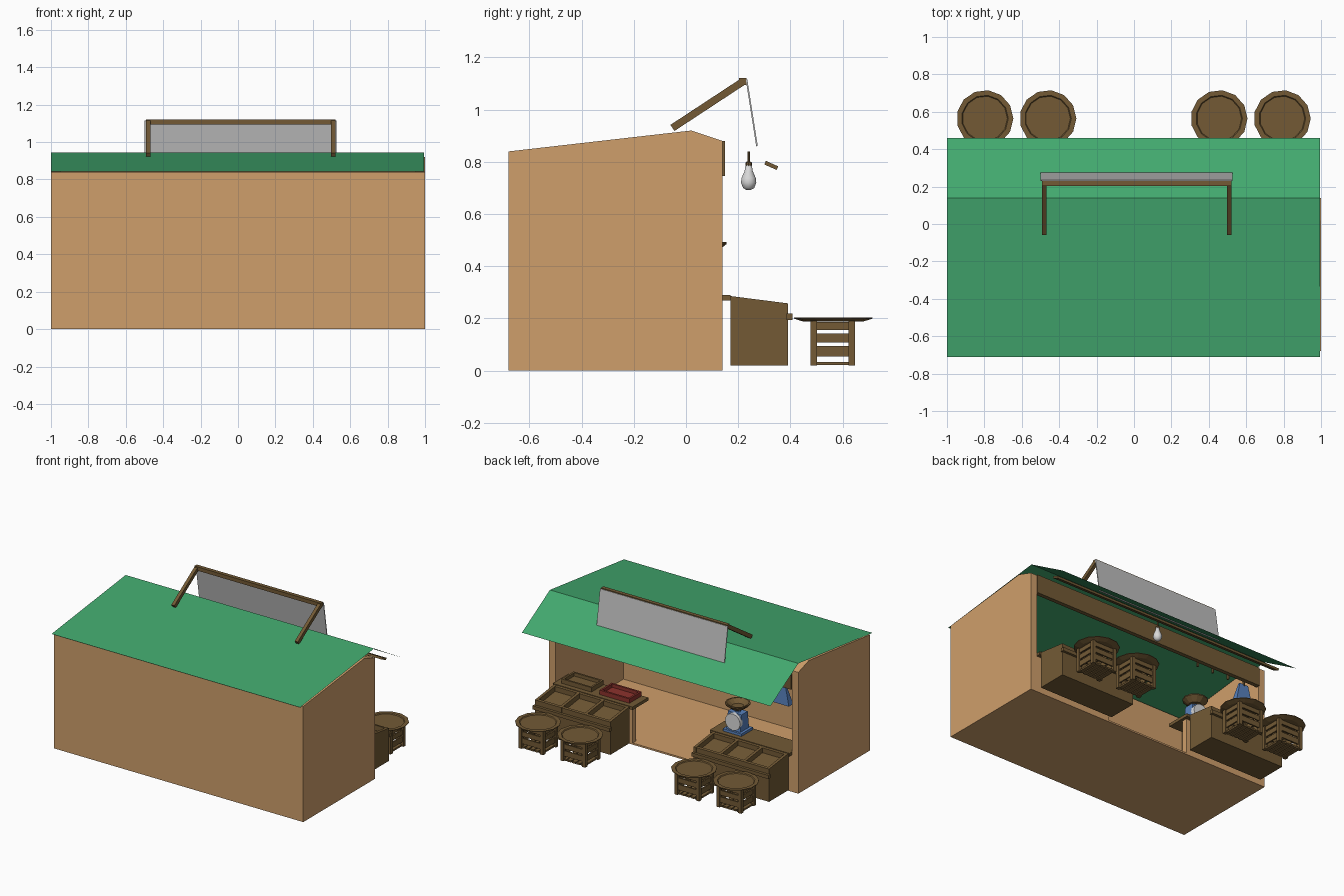
import bpy, bmesh, math
from mathutils import Matrix, Vector

if "Cube" in bpy.data.objects:
    bpy.data.objects.remove(bpy.data.objects["Cube"])


def mat(name, r, g, b):
    m = bpy.data.materials.new(name)
    lin = [((c / 255 + 0.055) / 1.055) ** 2.4 for c in (r, g, b)]
    m.diffuse_color = (*lin, 1)
    m.use_nodes = True
    m.node_tree.nodes["Principled BSDF"].inputs["Base Color"].default_value = m.diffuse_color
    return m


TAN = mat("tan_wall", 207, 159, 107)
GREEN = mat("green_roof", 66, 168, 110)
WOOD = mat("brown_wood", 115, 90, 53)
GREY = mat("grey_board", 192, 192, 192)
RED = mat("red_tray", 140, 50, 44)
BLUE = mat("blue_paint", 88, 130, 190)
WHITE = mat("white_glass", 218, 218, 218)


def finish(bm, name, material, fix=True):
    if fix:
        bmesh.ops.recalc_face_normals(bm, faces=bm.faces)
    me = bpy.data.meshes.new(name)
    bm.to_mesh(me)
    bm.free()
    me.materials.append(material)
    ob = bpy.data.objects.new(name, me)
    bpy.context.collection.objects.link(ob)
    return ob


def add_prism(bm, x0, x1, pts):
    """Extrude a (y, z) outline along x."""
    a = [bm.verts.new((x0, y, z)) for y, z in pts]
    b = [bm.verts.new((x1, y, z)) for y, z in pts]
    n = len(pts)
    bm.faces.new(a)
    bm.faces.new(b[::-1])
    for i in range(n):
        bm.faces.new((a[i], b[i], b[(i + 1) % n], a[(i + 1) % n]))


def add_box(bm, x0, x1, y0, y1, z0, z1):
    add_prism(bm, x0, x1, [(y0, z0), (y1, z0), (y1, z1), (y0, z1)])


def box(name, material, *d):
    bm = bmesh.new()
    add_box(bm, *d)
    return finish(bm, name, material)


def prism(name, material, x0, x1, pts):
    bm = bmesh.new()
    add_prism(bm, x0, x1, pts)
    return finish(bm, name, material)


def lathe(name, material, profile, n, loc, smooth=False, rot=None):
    """Spin an (r, z) profile about z."""
    bm = bmesh.new()
    rings = [[bm.verts.new((r * math.cos(2 * math.pi * i / n), r * math.sin(2 * math.pi * i / n), z))
              for i in range(n)] for r, z in profile]
    for p, q in zip(rings, rings[1:]):
        for i in range(n):
            bm.faces.new((p[i], p[(i + 1) % n], q[(i + 1) % n], q[i]))
    bm.faces.new(rings[0][::-1])
    bm.faces.new(rings[-1])
    bmesh.ops.transform(bm, matrix=Matrix.Translation(loc) @ (rot or Matrix()), verts=bm.verts)
    ob = finish(bm, name, material)
    if smooth:
        for f in ob.data.polygons:
            f.use_smooth = True
    return ob


def slanted(y0, z0, y1, z1, t):
    """Outline of a bar of thickness t from one (y, z) point to another."""
    d = Vector((y1 - y0, z1 - z0)).normalized() * (t / 2)
    return [(y0 - d.y, z0 + d.x), (y1 - d.y, z1 + d.x), (y1 + d.y, z1 - d.x), (y0 + d.y, z0 - d.x)]


def tray(name, material, cx, cy, z, w, d, h):
    bm = bmesh.new()
    t = 0.014
    x0, x1, y0, y1 = cx - w / 2, cx + w / 2, cy - d / 2, cy + d / 2
    add_box(bm, x0, x1, y0, y1, z, z + 0.008)
    for a, b in ((x0, x0 + t), (x1 - t, x1)):
        add_box(bm, a, b, y0, y1, z, z + h)
    for a, b in ((y0, y0 + t), (y1 - t, y1)):
        add_box(bm, x0 + t, x1 - t, a, b, z, z + h)
    finish(bm, name, material)


# Building shell
box("floor", TAN, -1, 1, -0.68, 0.14, 0, 0.012)
box("back_wall", TAN, -0.95, 0.95, -0.68, -0.64, 0.0, 0.84)
side = [(-0.68, 0), (0.14, 0), (0.14, 0.88), (0.02, 0.92), (-0.68, 0.84)]
for s, label in ((-1, "left"), (1, "right")):
    prism(label + "_wall", TAN, s * 0.95, s * 1.0, side)

# Roof sheets
bm = bmesh.new()
rows = [[bm.verts.new((x, y, z)) for x in (-1, 0.995)]
        for y, z in ((-0.71, 0.842), (0.14, 0.945), (0.46, 0.757))]
for p, q in zip(rows, rows[1:]):
    bm.faces.new((p[0], p[1], q[1], q[0]))
finish(bm, "roof", GREEN, fix=False)

# Beams under the canopy, hooks, hanging cloth
box("front_beam", WOOD, -0.95, 0.95, 0.12, 0.15, 0.745, 0.88)
prism("canopy_bar", WOOD, -0.945, 0.945, slanted(0.303, 0.797, 0.35, 0.776, 0.015))
bm = bmesh.new()
for x in (-0.45, -0.58, -0.71, -0.845):
    add_box(bm, x - 0.005, x + 0.005, 0.105, 0.12, 0.72, 0.76)
finish(bm, "hooks", WOOD)
bm = bmesh.new()
low = [bm.verts.new((x, y, 0.6)) for x, y in ((-0.91, 0.07), (-0.78, 0.07), (-0.78, 0.12), (-0.91, 0.12))]
top = [bm.verts.new((x, y, 0.73)) for x, y in ((-0.88, 0.1), (-0.81, 0.1), (-0.81, 0.115), (-0.88, 0.115))]
bm.faces.new(low)
bm.faces.new(top)
for i in range(4):
    j = (i + 1) % 4
    bm.faces.new((low[i], low[j], top[j], top[i]))
finish(bm, "hanging_cloth", BLUE)

# Sign frame and blank board
for x, label in ((-0.493, "left"), (0.497, "right")):
    prism(label + "_sign_arm", WOOD, x, x + 0.024, slanted(-0.052, 0.93, 0.222, 1.11, 0.028))
box("sign_crossbar", WOOD, -0.493, 0.521, 0.203, 0.231, 1.095, 1.122)
prism("sign_board", GREY, -0.5, 0.526, slanted(0.232, 1.115, 0.272, 0.86, 0.006))

# Light bulb
lathe("bulb", WHITE, [(0.008, 0.692), (0.022, 0.7), (0.03, 0.72), (0.028, 0.738), (0.016, 0.765),
                      (0.012, 0.79)], 14, (0, 0.24, 0), True)
lathe("bulb_socket", WOOD, [(0.013, 0.785), (0.013, 0.797), (0.005, 0.802), (0.005, 0.84)], 8, (0, 0.24, 0))

# Counters: low wall, sill plank, display box with three bins
for s, label in ((-1, "left"), (1, "right")):
    box(label + "_low_wall", TAN, s * 0.33, s * 0.95, 0.1, 0.14, 0, 0.268)
    box(label + "_sill", WOOD, s * 0.31, s * 0.95, -0.01, 0.17, 0.268, 0.29)
    bm = bmesh.new()
    add_prism(bm, s * 0.335, s * 0.94, [(0.17, 0.02), (0.39, 0.02), (0.39, 0.22), (0.17, 0.25)])
    for i in range(4):
        x = 0.335 + i * 0.195
        add_prism(bm, s * x, s * (x + 0.02), [(0.17, 0.22), (0.39, 0.2), (0.39, 0.258), (0.17, 0.286)])
    add_prism(bm, s * 0.336, s * 0.939, [(0.371, 0.2), (0.389, 0.2), (0.389, 0.257), (0.371, 0.26)])
    add_prism(bm, s * 0.336, s * 0.939, [(0.17, 0.2), (0.188, 0.2), (0.188, 0.283), (0.17, 0.285)])
    add_box(bm, s * 0.328, s * 0.947, 0.385, 0.408, 0.194, 0.22)
    finish(bm, label + "_display_box", WOOD)
tray("wood_tray", WOOD, 0.785, 0.065, 0.29, 0.24, 0.14, 0.032)
tray("red_tray", RED, 0.48, 0.065, 0.29, 0.24, 0.14, 0.032)

# Weighing scale
sx, sy = -0.465, 0.07
box("scale_base", BLUE, sx - 0.075, sx + 0.075, sy - 0.065, sy + 0.065, 0.29, 0.308)
prism("scale_body", BLUE, sx - 0.055, sx + 0.055,
      [(sy - 0.05, 0.305), (sy + 0.05, 0.305), (sy + 0.035, 0.43), (sy - 0.035, 0.43)])
lathe("scale_stem", BLUE, [(0.02, 0.42), (0.02, 0.46)], 8, (sx, sy, 0))
lathe("scale_dial", WHITE, [(0.06, 0), (0.06, 0.03)], 16, (sx, sy + 0.03, 0.372),
      rot=Matrix.Rotation(-math.pi / 2, 4, 'X'))
lathe("scale_pan", WOOD, [(0.045, 0.452), (0.085, 0.485), (0.085, 0.493), (0.075, 0.493), (0.04, 0.468)],
      12, (sx, sy, 0))

# Crate stools with round tops
for k, cx in enumerate((-0.797, -0.46, 0.455, 0.793)):
    cy, hx, hy = 0.562, 0.1, 0.086
    lathe(f"stool_top_{k + 1}", WOOD, [(0.115, 0.188), (0.152, 0.2), (0.152, 0.204), (0.125, 0.204), (0.12, 0.198)],
          13, (cx, cy + 0.002, 0))
    bm = bmesh.new()
    for a in (-1, 1):
        for b in (-1, 1):  # corner posts
            add_box(bm, cx + a * hx, cx + a * (hx - 0.026), cy + b * hy, cy + b * (hy - 0.026), 0.02, 0.19)
        for z0, z1 in ((0.156, 0.186), (0.108, 0.143), (0.055, 0.095)):  # side slats
            add_box(bm, cx + a * (hx - 0.006), cx + a * (hx - 0.016), cy - hy + 0.01, cy + hy - 0.01, z0, z1)
            add_box(bm, cx - hx + 0.01, cx + hx - 0.01, cy + a * (hy - 0.006), cy + a * (hy - 0.016), z0, z1)
    for i in range(5):  # bottom slats
        x = cx - hx + 0.01 + i * 0.037
        add_box(bm, x, x + 0.03, cy - hy + 0.008, cy + hy - 0.008, 0.022, 0.034)
    finish(bm, f"stool_crate_{k + 1}", WOOD)
